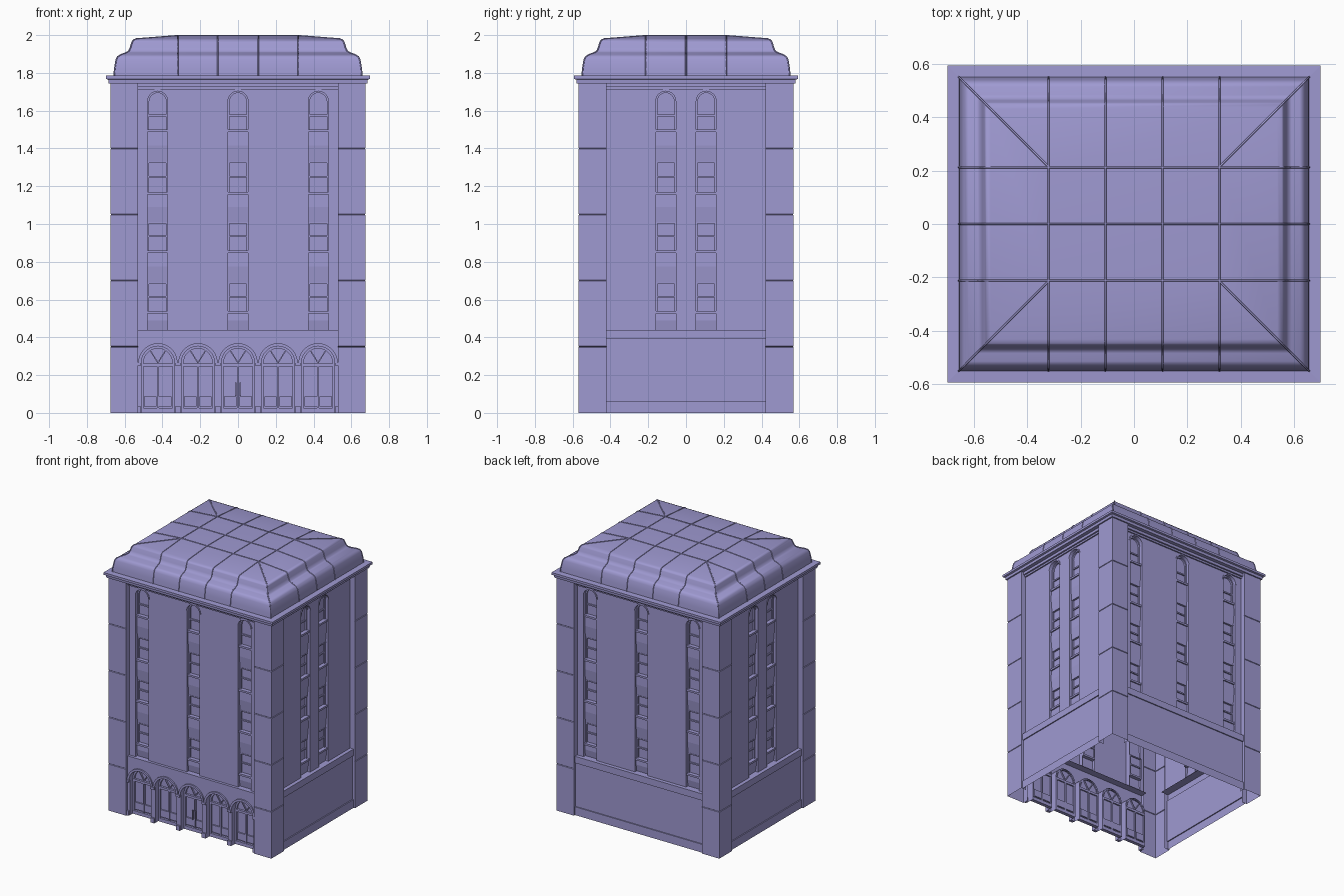
import bpy, bmesh, math
from mathutils import Matrix

if "Cube" in bpy.data.objects:
    bpy.data.objects.remove(bpy.data.objects["Cube"])

HX, HY = 0.675, 0.569          # outer faces of the corner piers
PX, PY = 0.53, 0.42            # inner edges of the corner piers
SIDES = {"front": (0, HY, PX), "right": (90, HX, PY), "back": (180, HY, PX), "left": (270, HX, PY)}

stone = bpy.data.materials.new("violet_stone")
stone.diffuse_color = (0.345, 0.32, 0.64, 1)
stone.use_nodes = True
stone.node_tree.nodes["Principled BSDF"].inputs["Base Color"].default_value = stone.diffuse_color


class Part:
    """Collects geometry in wall space: u along wall, d depth inward, z up."""
    def __init__(self):
        self.bm = bmesh.new()

    def face(self, pts):
        self.bm.faces.new([self.bm.verts.new(p) for p in pts])

    def rect(self, u0, u1, z0, z1, d0, d1=None):
        d1 = d0 if d1 is None else d1
        self.face([(u0, d0, z0), (u1, d0, z0), (u1, d1, z1), (u0, d1, z1)])

    def box(self, u0, u1, z0, z1, d0, d1, rot=None):
        m = Matrix.Translation(((u0 + u1) / 2, (d0 + d1) / 2, (z0 + z1) / 2))
        if rot:
            m = rot @ m
        bmesh.ops.create_cube(self.bm, size=1, matrix=m @ Matrix.Diagonal((u1 - u0, d1 - d0, z1 - z0, 1)))

    def done(self, name, matrix=Matrix(), smooth=None):
        bmesh.ops.remove_doubles(self.bm, verts=self.bm.verts, dist=1e-5)
        me = bpy.data.meshes.new(name)
        self.bm.to_mesh(me)
        self.bm.free()
        me.materials.append(stone)
        ob = bpy.data.objects.new(name, me)
        bpy.context.collection.objects.link(ob)
        ob.matrix_world = matrix
        if smooth:
            bpy.context.view_layer.objects.active = ob
            ob.select_set(True)
            bpy.ops.object.shade_smooth_by_angle(angle=math.radians(smooth))
            ob.select_set(False)


def arc(u, r, spring, n=14):
    """Half circle from left to right."""
    return [(u - r * math.cos(math.pi * i / n), spring + r * math.sin(math.pi * i / n)) for i in range(n + 1)]


def arched_wall(p, half, z0, z1, centres, r, spring, d, back):
    """Wall sheet with arched openings and their reveals."""
    edge = -half
    for c in centres:
        p.rect(edge, c - r, z0, z1, d)
        edge = c + r
        a = arc(c, r, spring)
        for (ua, za), (ub, zb) in zip(a, a[1:]):
            p.face([(ua, d, za), (ub, d, zb), (ub, d, z1), (ua, d, z1)])
        outline = [(c - r, z0)] + a + [(c + r, z0)]
        for (ua, za), (ub, zb) in zip(outline, outline[1:]):
            p.face([(ua, d, za), (ua, back, za), (ub, back, zb), (ub, d, zb)])
    p.rect(edge, half, z0, z1, d)


def arch_trim(p, c, r0, r1, spring, d0, d1):
    """Raised moulding around an arch."""
    a, b = arc(c, r0, spring), arc(c, r1, spring)
    for i in range(len(a) - 1):
        (a0, az0), (a1, az1), (b0, bz0), (b1, bz1) = a[i], a[i + 1], b[i], b[i + 1]
        p.face([(a0, d0, az0), (a1, d0, az1), (b1, d0, bz1), (b0, d0, bz0)])
        p.face([(b0, d0, bz0), (b1, d0, bz1), (b1, d1, bz1), (b0, d1, bz0)])
        p.face([(a0, d1, az0), (a1, d1, az1), (a1, d0, az1), (a0, d0, az0)])


WINDOWS = [(0.54, 0.69), (0.86, 1.01), (1.17, 1.33), (1.50, 1.65)]
R, GLASS = 0.053, 0.075
INNER = GLASS + 0.008          # frames show slightly on the inside


def window_column(p, c):
    """Spandrels, glass, frames and sills of one tall recessed bay."""
    prev = 0.44
    for i, (z0, z1) in enumerate(WINDOWS):
        mid = (prev + z0) / 2
        prof = [(GLASS, prev), (0.062, prev), (0.054, mid), (0.056, z0), (GLASS, z0), (GLASS, z1)]
        for (da, za), (db, zb) in zip(prof, prof[1:]):
            p.rect(c - R, c + R, za, zb, da, db)
        p.box(c - R, c + R, z0 - 0.014, z0, 0.046, INNER)
        p.box(c - R, c + R, (z0 + z1) / 2 - 0.005, (z0 + z1) / 2 + 0.005, 0.066, INNER)
        for s in (-1, 1):
            e = c + s * (R - 0.004)
            p.box(e - 0.004, e + 0.004, z0, z1, 0.064, INNER)
        if i < 3:
            p.box(c - R, c + R, z1 - 0.008, z1, 0.06, INNER)
        prev = z1
    p.face([(u, GLASS, z) for u, z in reversed(arc(c, R, 1.65))])
    arch_trim(p, c, R - 0.009, R, 1.65, 0.062, GLASS)
    arch_trim(p, c, R, R + 0.010, 1.65, 0.036, 0.04)


# four facades
for side, (ang, dist, half) in SIDES.items():
    M = Matrix.Rotation(math.radians(ang), 4, 'Z') @ Matrix.Translation((0, -dist, 0))
    cols = (-0.425, 0, 0.425) if half == PX else (-0.107, 0.107)
    wall = Part()
    arched_wall(wall, half, 0.44, 1.745, cols, R, 1.65, 0.04, GLASS)
    wall.done(side + "_upper_wall", M)
    win = Part()
    for c in cols:
        window_column(win, c)
    win.done(side + "_window_bays", M)
    trim = Part()
    trim.box(-half, half, 1.725, 1.746, 0.018, 0.045)
    trim.box(-half, half, 1.712, 1.725, 0.030, 0.045)
    trim.done(side + "_frieze_moulding", M)
    if side != "front":
        # plinth, plain wall, string course with flat top
        base = Part()
        steps = [(0.012, 0), (0.012, 0.062), (0.02, 0.062), (0.02, 0.39), (0.012, 0.39), (0.012, 0.44), (GLASS, 0.44)]
        for (da, za), (db, zb) in zip(steps, steps[1:]):
            base.rect(-half, half, za, zb, da, db)
        base.done(side + "_lower_wall", M)

# ground-floor arcade
M = Matrix.Translation((0, -HY, 0))
BAYS = [0.212 * i for i in range(-2, 3)]
AR, SPR, BACK = 0.088, 0.265, 0.07
IN = BACK + 0.01
wall, shop = Part(), Part()
arched_wall(wall, PX, 0, 0.44, BAYS, AR, SPR, 0.02, BACK)
wall.rect(-PX, PX, 0.44, 0.44, 0.02, GLASS)
for c in BAYS:
    arch_trim(wall, c, AR, 0.104, SPR, 0.010, 0.02)
for i in range(6):
    c = 0.212 * (i - 2.5)
    w = 0.016
    u0, u1 = max(c - w, -PX), min(c + w, PX)
    wall.box(u0, u1, 0.25, 0.268, 0.006, 0.03)
    wall.box(u0, u1, 0, 0.035, 0.008, 0.03)
wall.done("front_arcade", M)
for c in BAYS:
    # glazing, frame, transom, kick panels and fanlight bars
    shop.face([(u, BACK, z) for u, z in reversed([(c - AR, 0)] + arc(c, AR, SPR) + [(c + AR, 0)])])
    arch_trim(shop, c, AR - 0.012, AR, SPR, 0.056, IN)
    for s in (-1, 1):
        e = c + s * (AR - 0.006)
        shop.box(e - 0.006, e + 0.006, 0, SPR, 0.056, IN)
        k = c + s * 0.04
        shop.box(k - 0.033, k + 0.033, 0.035, 0.088, 0.060, IN)
        piv = Matrix.Translation((c, 0, SPR)) @ Matrix.Rotation(s * math.radians(32), 4, 'Y')
        shop.box(-0.003, 0.003, 0, AR - 0.01, 0.060, IN, piv)
    shop.box(c - AR, c + AR, 0.245, 0.262, 0.054, IN)
    shop.box(c - AR, c + AR, 0, 0.025, 0.054, IN)
    shop.box(c - 0.005, c + 0.005, 0, 0.25, 0.056, IN)
for s in (-1, 1):
    shop.box(s * 0.012 - 0.003, s * 0.012 + 0.003, 0.09, 0.16, 0.046, 0.056)
shop.done("front_shop_windows", M)

# corner piers with shallow masonry joints
levels = [(0, 0)]
for z in (0.35, 0.70, 1.05, 1.40):
    levels += [(z - 0.003, 0), (z, 0.004), (z + 0.003, 0)]
levels += [(1.75, 0)]
for name, sx, sy in (("front_right", 1, -1), ("front_left", -1, -1), ("back_right", 1, 1), ("back_left", -1, 1)):
    pier = Part()

    def plan(z, g):
        pts = [(PX, HY - 0.045), (PX, HY - g), (HX - g, HY - g), (HX - g, PY), (HX - 0.045, PY)]
        return [(sx * x, sy * y, z) for x, y in pts]
    for (za, ga), (zb, gb) in zip(levels, levels[1:]):
        a, b = plan(za, ga), plan(zb, gb)
        for i in range(4):
            f = [a[i], a[i + 1], b[i + 1], b[i]]
            pier.face(f if sx * sy < 0 else f[::-1])
    pier.done(name + "_corner_pier")


def ring(off, z):
    x, y = HX + off, HY + off
    return [(-x, -y, z), (x, -y, z), (x, y, z), (-x, y, z)]


def loft(name, prof, cap=False, smooth=None):
    p = Part()
    for a, b in zip(prof, prof[1:]):
        ra, rb = ring(*a), ring(*b)
        for i in range(4):
            j = (i + 1) % 4
            p.face([ra[i], ra[j], rb[j], rb[i]])
    if cap:
        p.face(ring(*prof[-1]))
    p.done(name, smooth=smooth)


# cornice and bell-shaped hipped roof
loft("cornice", [(-0.045, 1.745), (0.010, 1.745), (0.012, 1.764), (0.024, 1.768), (0.024, 1.785), (-0.022, 1.787)])
ROOF = [(-0.019, 1.785), (-0.022, 1.82), (-0.030, 1.870), (-0.038, 1.885), (-0.055, 1.896), (-0.085, 1.907),
        (-0.098, 1.916), (-0.106, 1.935), (-0.114, 1.962), (-0.122, 1.974), (-0.138, 1.980), (-0.355, 1.997)]
loft("roof", ROOF, cap=True, smooth=40)

# raised roof seams and hip ribs
cu = bpy.data.curves.new("roof_seams", 'CURVE')
cu.dimensions = '3D'
cu.bevel_depth, cu.bevel_resolution, cu.use_fill_caps = 0.004, 1, True
cu.materials.append(stone)


def seam(pts):
    sp = cu.splines.new('POLY')
    sp.points.add(len(pts) - 1)
    for q, p in zip(sp.points, pts):
        q.co = (*p, 1)


for x in (-0.32, -0.107, 0.107, 0.32):
    half = [(x, HY + o, z) for o, z in ROOF]
    seam(half + [(x, -y, z) for x, y, z in reversed(half)])
for y in (-0.212, 0, 0.212):
    half = [(HX + o, y, z) for o, z in ROOF]
    seam(half + [(-x, y, z) for x, y, z in reversed(half)])
for k in range(4):
    seam([ring(o, z)[k] for o, z in ROOF])
bpy.context.collection.objects.link(bpy.data.objects.new("roof_seams", cu))
